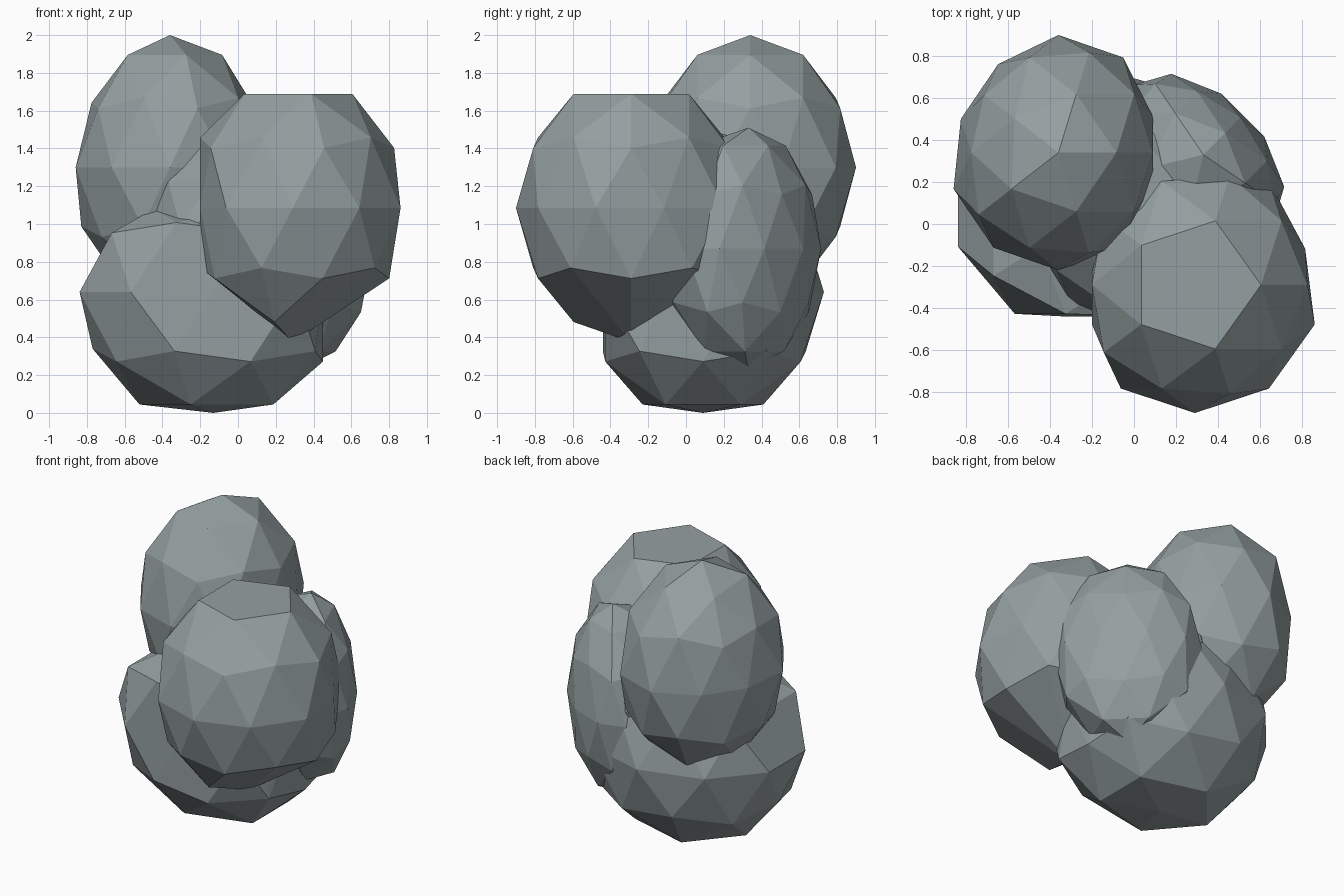
import bpy, bmesh, math
from mathutils import Vector, Matrix

if "Cube" in bpy.data.objects:
    bpy.data.objects.remove(bpy.data.objects["Cube"])

stone = bpy.data.materials.new("grey_stone")
stone.diffuse_color = (0.30, 0.35, 0.355, 1)
stone.use_nodes = True
stone.node_tree.nodes["Principled BSDF"].inputs["Base Color"].default_value = stone.diffuse_color


def lobe(name, center, radii, lo=(-9, -9, -9), hi=(9, 9, 9), pull=None, turn=0, back=1):
    """Low-poly ellipsoid turned about z, flattened at the lo/hi limits. pull
    gives a scale per unit-sphere point (0 leaves it out of the convex skin);
    back stretches the -x half."""
    ball = bmesh.new()
    bmesh.ops.create_icosphere(ball, subdivisions=2, radius=1)
    rot = Matrix.Rotation(math.radians(turn), 3, 'Z')
    pts = []
    for v in ball.verts:
        k = pull(v.co) if pull else 1
        if k == 0:
            continue
        q = Vector([v.co[i] * radii[i] * k for i in range(3)])
        if q.x < 0:
            q.x *= back
        p = Vector(center) + rot @ q
        pts.append(Vector([min(max(p[i], lo[i]), hi[i]) for i in range(3)]))
    ball.free()

    bm = bmesh.new()
    for p in pts:
        bm.verts.new(p)
    bmesh.ops.remove_doubles(bm, verts=bm.verts[:], dist=0.0005)
    res = bmesh.ops.convex_hull(bm, input=bm.verts[:])
    junk = {g for g in res["geom_interior"] + res["geom_unused"]
            if isinstance(g, bmesh.types.BMVert)}
    bmesh.ops.delete(bm, geom=list(junk), context='VERTS')
    bmesh.ops.recalc_face_normals(bm, faces=bm.faces[:])
    mesh = bpy.data.meshes.new(name)
    bm.to_mesh(mesh)
    bm.free()
    mesh.materials.append(stone)
    obj = bpy.data.objects.new(name, mesh)
    bpy.context.collection.objects.link(obj)


# tall lobe at the upper left, towards the back (outer shoulder pulled in)
lobe("upper_back_lobe", (-0.36, 0.34, 1.30), (0.525, 0.56, 0.70), hi=(0.09, 9, 9),
     pull=lambda c: 0.93 if c.x < -0.4 and c.y > -0.1 and c.z > -0.1 else 1)


# right front lobe: flat pentagon top, pointed underside
def front_pull(c):
    if c.z > 0.95:
        return 0
    if -0.95 < c.z < -0.7 and not (c.x < 0 and c.y < -0.4):
        return 0
    return 0.92 if c.x > 0.9 and c.y > 0.2 and abs(c.z) < 0.1 else 1


lobe("upper_front_lobe", (0.29, -0.29, 1.085), (0.60, 0.61, 0.71),
     lo=(-0.20, -9, -9), hi=(9, 0.24, 9), pull=front_pull)

# wide base lobe
lobe("base_lobe", (-0.13, 0.09, 0.64), (0.745, 0.64, 0.70),
     lo=(-9, -0.44, 0), hi=(0.45, 9, 1.08),
     pull=lambda c: 0 if c.x < -0.8 and c.z > 0.5 else 0.96 if c.x < -0.87 and c.z < -0.4 else 1)

# back right lobe: shallow dome facing the diagonal, deeper inner half
lobe("back_right_lobe", (0.33, 0.33, 0.87), (0.28, 0.47, 0.64), turn=45, back=2)

# core that fills the gaps between the lobes
lobe("core", (0.0, 0.08, 0.97), (0.51, 0.57, 0.55))
